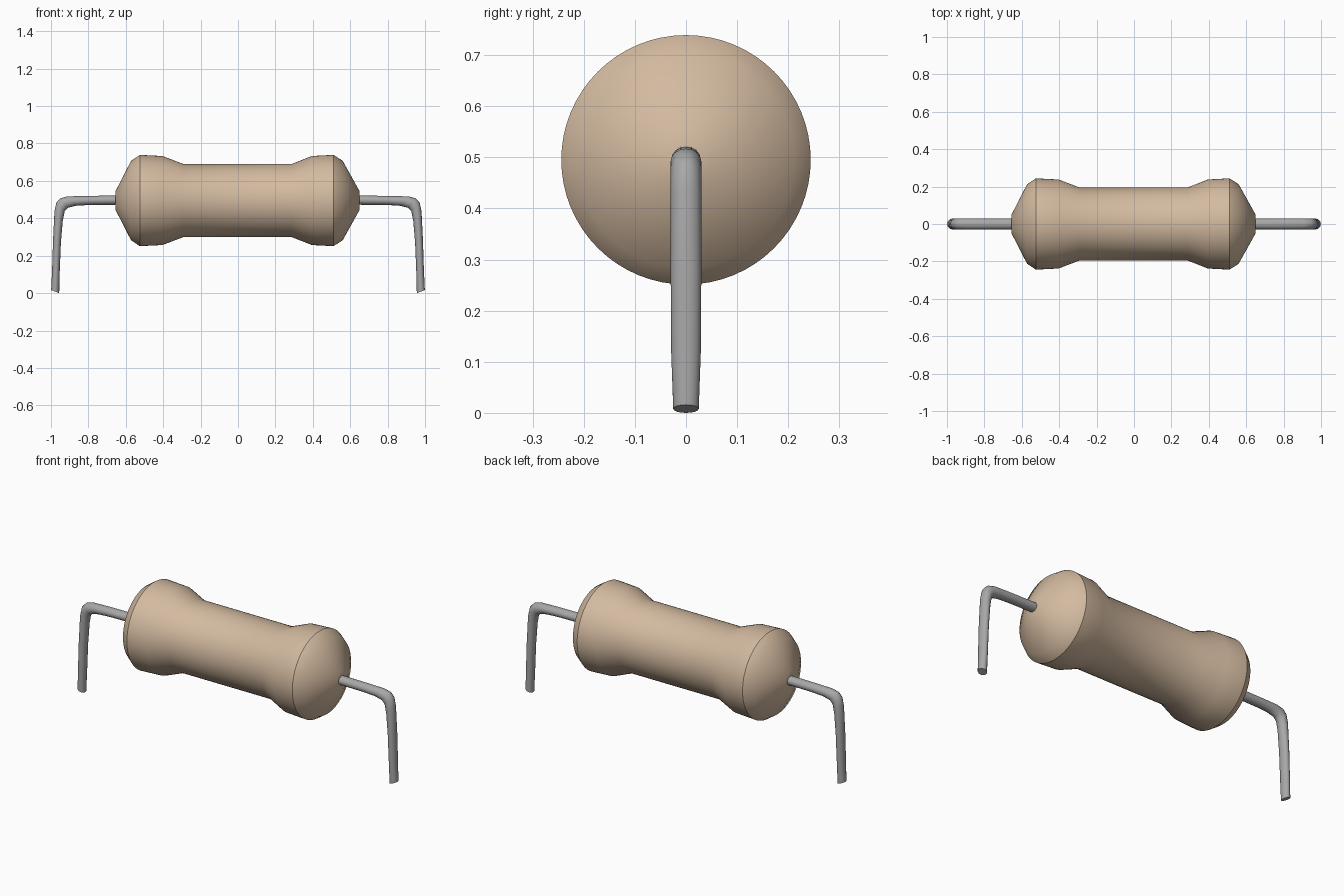
import bpy, bmesh, math
from mathutils import Vector

cube = bpy.data.objects.get("Cube")
if cube:
    bpy.data.objects.remove(cube, do_unlink=True)


def material(name, color, roughness):
    m = bpy.data.materials.new(name)
    m.use_nodes = True
    m.diffuse_color = (*color, 1)
    bsdf = m.node_tree.nodes["Principled BSDF"]
    bsdf.inputs["Base Color"].default_value = (*color, 1)
    bsdf.inputs["Roughness"].default_value = roughness
    return m


def loft(name, rings, sides, mat, sharp_rings=()):
    """Skin elliptical rings given as (center, half axis a, half axis b)."""
    bm = bmesh.new()
    loops = []
    for c, a, b in rings:
        angles = [2 * math.pi * i / sides for i in range(sides)]
        loops.append([bm.verts.new(c + a * math.cos(t) + b * math.sin(t)) for t in angles])
    for l0, l1 in zip(loops, loops[1:]):
        for i in range(sides):
            j = (i + 1) % sides
            bm.faces.new((l0[i], l0[j], l1[j], l1[i]))
    bm.faces.new(loops[0])
    bm.faces.new(loops[-1])
    bmesh.ops.recalc_face_normals(bm, faces=bm.faces)
    for f in bm.faces:
        f.smooth = True
    for k in sharp_rings:
        for i in range(sides):
            bm.edges.get((loops[k][i], loops[k][(i + 1) % sides])).smooth = False
    mesh = bpy.data.meshes.new(name)
    bm.to_mesh(mesh)
    bm.free()
    mesh.materials.append(mat)
    obj = bpy.data.objects.new(name, mesh)
    bpy.context.collection.objects.link(obj)
    return obj


tan = material("tan ceramic", (0.65, 0.49, 0.35), 0.6)
grey = material("grey wire", (0.39, 0.39, 0.39), 0.5)

# Turned body: (x, radius) along the axis, bulged at both ends
axis_z = 0.495
profile = [(-0.655, 0.008), (-0.654, 0.052), (-0.572, 0.212), (-0.525, 0.244),
           (-0.404, 0.238), (-0.291, 0.195), (0.286, 0.195), (0.395, 0.238),
           (0.511, 0.244), (0.56, 0.212), (0.649, 0.052), (0.65, 0.008)]
loft("resistor_body",
     [(Vector((x, 0, axis_z)), Vector((0, r, 0)), Vector((0, 0, r))) for x, r in profile],
     64, tan, sharp_rings=(3, 8))

# Bent wires: (outer x, outer z, inner x, inner z, half width), mirrored per side
sections = [(0.60, 0.522, 0.60, 0.473, 0.028),
            (0.80, 0.520, 0.80, 0.471, 0.029),
            (0.912, 0.517, 0.865, 0.467, 0.030),
            (0.950, 0.507, 0.910, 0.456, 0.030),
            (0.971, 0.484, 0.927, 0.437, 0.030),
            (0.981, 0.440, 0.937, 0.385, 0.030),
            (0.989, 0.280, 0.947, 0.270, 0.030),
            (0.994, 0.120, 0.953, 0.120, 0.029),
            (0.999, 0.016, 0.956, 0.000, 0.025)]
for side, name in ((1, "left_wire"), (-1, "right_wire")):
    rings = []
    for xo, zo, xi, zi, w in sections:
        outer, inner = Vector((side * xo, 0, zo)), Vector((side * xi, 0, zi))
        rings.append(((outer + inner) / 2, Vector((0, w, 0)), (outer - inner) / 2))
    loft(name, rings, 16, grey, sharp_rings=(0, len(rings) - 1))
